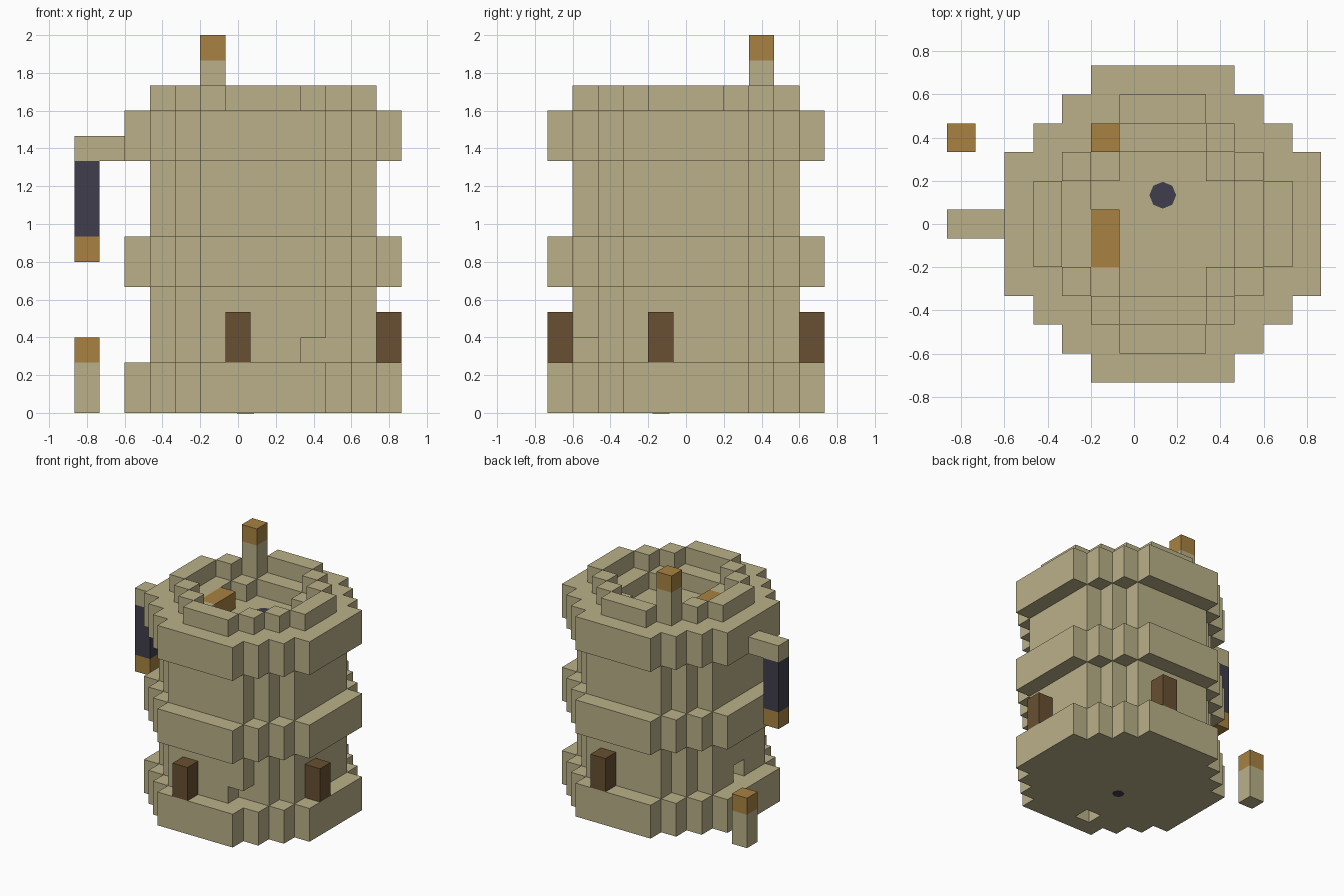
import bpy, bmesh
from mathutils import Vector

old = bpy.data.objects.get("Cube")
if old:
    bpy.data.objects.remove(old, do_unlink=True)

U = 2 / 15                      # edge of one block
AXIS = Vector((U, 0, 0))        # centre line of the tower


def material(name, rgb):
    m = bpy.data.materials.new(name)
    m.use_nodes = True
    m.diffuse_color = (*rgb, 1)
    bsdf = m.node_tree.nodes["Principled BSDF"]
    bsdf.inputs["Base Color"].default_value = (*rgb, 1)
    bsdf.inputs["Roughness"].default_value = 0.9
    return m


STONE = material("sandstone", (0.49, 0.434, 0.246))
AMBER = material("amber", (0.392, 0.223, 0.054))
BROWN = material("dark_wood", (0.138, 0.08, 0.032))
SLATE = material("dark_slate", (0.051, 0.048, 0.072))


def finish(name, bm, mat):
    bmesh.ops.recalc_face_normals(bm, faces=bm.faces)
    mesh = bpy.data.meshes.new(name)
    bm.to_mesh(mesh)
    bm.free()
    mesh.materials.append(mat)
    obj = bpy.data.objects.new(name, mesh)
    bpy.context.collection.objects.link(obj)
    return obj


def blocks(name, cells, mat):
    """Solid made of unit blocks, keeping only its outer faces."""
    cells = set(cells)
    bm = bmesh.new()
    for c in cells:
        base = Vector((c[0], c[1], c[2] + 0.5))
        for axis in range(3):
            for sign in (-1, 1):
                near = list(c)
                near[axis] += sign
                if tuple(near) in cells:
                    continue
                n, a, b = Vector(), Vector(), Vector()
                n[axis] = sign / 2
                a[(axis + 1) % 3] = sign / 2
                b[(axis + 2) % 3] = 0.5
                corners = (-a - b, a - b, a + b, b - a)
                bm.faces.new([bm.verts.new(AXIS + U * (base + n + q)) for q in corners])
    bmesh.ops.remove_doubles(bm, verts=bm.verts, dist=U / 100)
    return finish(name, bm, mat)


def plan(reach, diagonal):
    """Stepped round floor plan."""
    span = range(-reach, reach + 1)
    return {(x, y) for x in span for y in span if abs(x) + abs(y) <= diagonal}


def stack(shape, low, high):
    return {(x, y, z) for x, y in shape for z in range(low, high)}


def disc(name, x, y, z, radius):
    bm = bmesh.new()
    bmesh.ops.create_cone(bm, cap_ends=True, segments=8, radius1=radius,
                          radius2=radius, depth=0.006)
    bmesh.ops.translate(bm, verts=bm.verts, vec=AXIS + U * Vector((x, y, z)))
    return finish(name, bm, SLATE)


wide, narrow, well = plan(5, 7), plan(4, 6), plan(2, 3)

# Tower tiers, with a few missing blocks
blocks("base_ring", stack(wide, 0, 2) - {(-1, -4, 0)}, STONE)
blocks("lower_wall", stack(narrow, 2, 5) - {(2, -4, 2), (-4, 0, 2)}, STONE)
blocks("middle_ring", stack(wide, 5, 7), STONE)
blocks("upper_wall", stack(narrow, 7, 10), STONE)
blocks("top_ring", stack(wide, 10, 12) - stack(well, 11, 12), STONE)

# Battlement: four long merlons with corner blocks between them
rim = {(x, y) for x, y in plan(4, 5) if abs(x) + abs(y) == 5 or max(abs(x), abs(y)) == 4}
blocks("battlement", stack(rim, 12, 13), STONE)

# Small doors on three sides
for side, spot in (("front", (-1, -5)), ("left", (5, -1)), ("back", (1, 5))):
    blocks(side + "_door", stack({spot}, 2, 4), BROWN)

# Roof torch and ground torch
for name, spot, low, high in (("roof_torch", (-2, 3), 13, 14), ("ground_torch", (-7, 3), 0, 2)):
    blocks(name + "_post", stack({spot}, low, high), STONE)
    blocks(name + "_flame", stack({spot}, high, high + 1), AMBER)

# Hanging banner on its bracket
blocks("banner_bracket", stack({(-7, 0), (-6, 0)}, 10, 11), STONE)
blocks("banner_cloth", stack({(-7, 0)}, 7, 10), SLATE)
blocks("banner_trim", stack({(-7, 0)}, 6, 7), AMBER)

# Chest and round marks in the roof well and under the base
blocks("roof_chest", stack({(-2, -1), (-2, 0)}, 11, 12), AMBER)
disc("roof_mark", 0, 1, 11, 0.062)
disc("base_mark", -0.7, -1, 0, 0.045)
